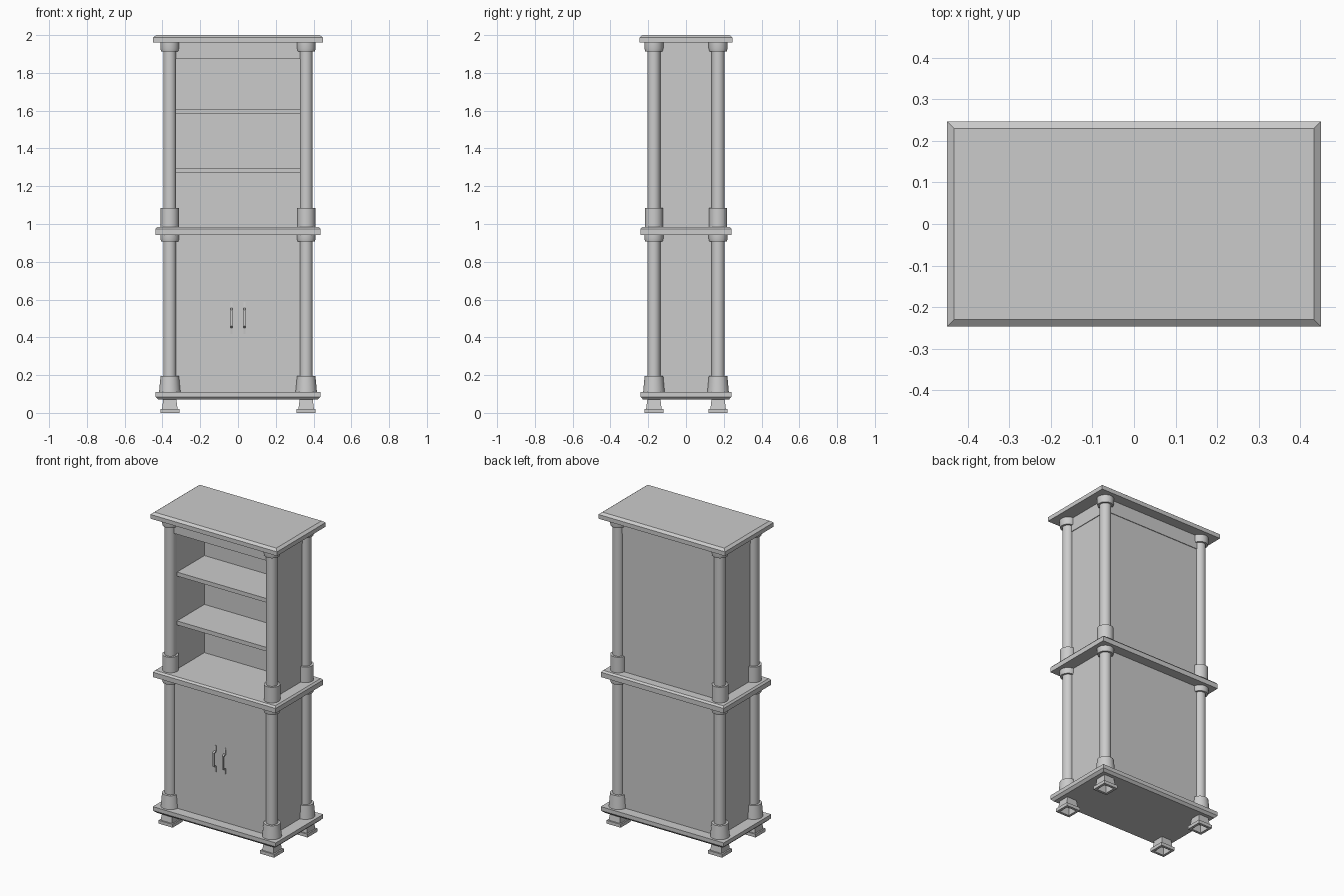
import bpy, bmesh, math

if "Cube" in bpy.data.objects:
    bpy.data.objects.remove(bpy.data.objects["Cube"])

CX, CY = 0.361, 0.17   # column axis


def finish(name, bm, mirror=False, smooth=False):
    bmesh.ops.recalc_face_normals(bm, faces=bm.faces)
    me = bpy.data.meshes.new(name)
    bm.to_mesh(me)
    bm.free()
    ob = bpy.data.objects.new(name, me)
    bpy.context.collection.objects.link(ob)
    if smooth:
        for p in me.polygons:
            p.use_smooth = True
        me.set_sharp_from_angle(angle=math.radians(35))
    if mirror:
        m = ob.modifiers.new("Mirror", 'MIRROR')
        m.use_axis = (True, mirror == 'XY', False)
    return ob


def skin(bm, rings):
    """Bridge equal-length vertex rings and cap both ends."""
    n = len(rings[0])
    for a, b in zip(rings, rings[1:]):
        for i in range(n):
            j = (i + 1) % n
            bm.faces.new((a[i], a[j], b[j], b[i]))
    bm.faces.new(rings[0])
    bm.faces.new(rings[-1])


def slab(name, layers):
    """Stack of centred rectangles (half x, half y, z)."""
    bm = bmesh.new()
    skin(bm, [[bm.verts.new((sx * x, sy * y, z))
               for sx, sy in ((-1, -1), (1, -1), (1, 1), (-1, 1))]
              for x, y, z in layers])
    return finish(name, bm)


def lathe(name, profile, n=32, square=False):
    """Turned (or square) corner part, mirrored to all four corners."""
    bm = bmesh.new()
    k, off = (math.sqrt(2), math.pi / 4) if square else (1, 0)
    n = 4 if square else n
    skin(bm, [[bm.verts.new((CX + r * k * math.cos(off + i * math.tau / n),
                             CY + r * k * math.sin(off + i * math.tau / n), z))
               for i in range(n)] for r, z in profile])
    return finish(name, bm, 'XY', not square)


def box(name, x0, x1, y0, y1, z0, z1, mirror=False):
    bm = bmesh.new()
    skin(bm, [[bm.verts.new((x, y, z))
               for x, y in ((x0, y0), (x1, y0), (x1, y1), (x0, y1))]
              for z in (z0, z1)])
    return finish(name, bm, mirror)


# Horizontal boards with chamfered edges
slab("base_board", [(.422, .227, .07), (.437, .241, .085), (.437, .241, .11)])
slab("middle_board", [(.437, .241, .943), (.437, .241, .974), (.427, .231, .985)])
slab("top_board", [(.45, .247, 1.96), (.45, .247, 1.987), (.433, .230, 2.0)])

# Hollow square feet
lathe("feet", [(.034, .05), (.034, 0), (.05, 0), (.05, .021), (.041, .021),
               (.035, .07)], square=True)

# Turned columns with base and capital
lathe("lower_columns", [(.057, .11), (.049, .195), (.034, .195), (.034, .907),
                        (.046, .907), (.05, .922), (.05, .943)])
lathe("upper_columns", [(.048, .985), (.048, 1.085), (.034, 1.085), (.034, 1.914),
                        (.046, 1.914), (.05, 1.93), (.05, 1.96)])

# Closed lower cabinet with doors
box("lower_cabinet", -.361, .361, -.178, .178, .11, .943)

# Open upper cabinet: thick walls hide the columns inside
box("upper_side_panels", .332, .36, -.17, .178, .985, 1.96, True)
box("upper_back_panel", -.34, .34, .133, .178, .985, 1.96)
slab("frieze", [(.364, .182, 1.873), (.364, .182, 1.96)])
for i, z in enumerate((1.269, 1.583)):
    box(f"shelf_{i + 1}", -.335, .335, -.145, .14, z, z + .026)

# Door handles: bent strip profile in y/z, given a width in x
bm = bmesh.new()
prof = [(-.177, .418), (-.181, .418), (-.184, .45), (-.204, .46), (-.204, .546),
        (-.184, .556), (-.181, .588), (-.177, .588), (-.177, .55),
        (-.197, .54), (-.197, .466), (-.177, .456)]
skin(bm, [[bm.verts.new((x, y, z)) for y, z in prof] for x in (.029, .04)])
finish("door_handles", bm, 'X')
